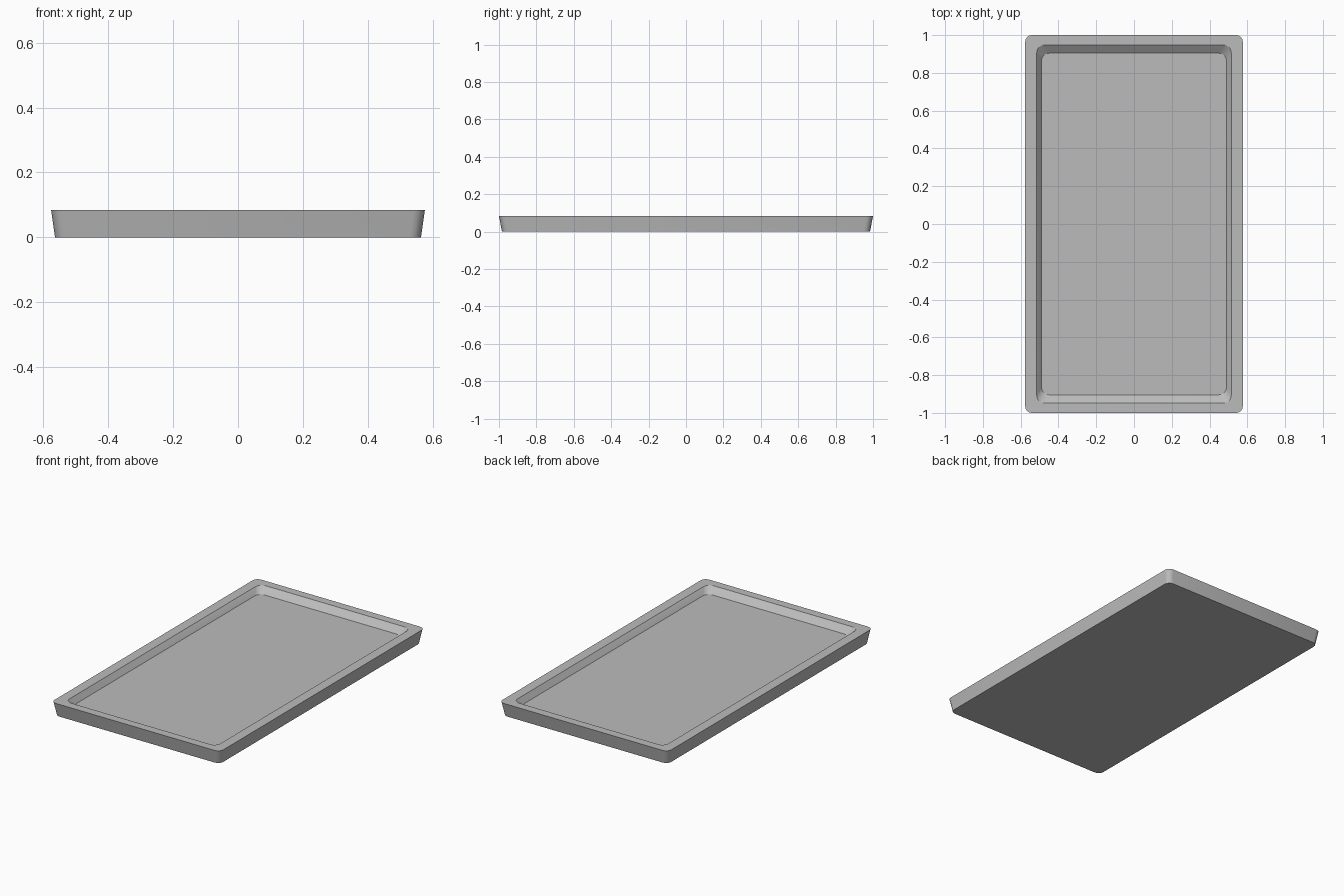
import bpy, bmesh
from math import cos, sin, pi

if "Cube" in bpy.data.objects:
    bpy.data.objects.remove(bpy.data.objects["Cube"])

SEGMENTS = 4   # facets per rounded corner

grey = bpy.data.materials.new("plain_grey")
grey.use_nodes = True
colour = (0.5, 0.5, 0.5, 1)
grey.diffuse_color = colour
grey.node_tree.nodes["Principled BSDF"].inputs["Base Color"].default_value = colour


def rounded_ring(bm, half_x, half_y, radius, z):
    """Rounded rectangle of vertices, counter-clockwise from the +x side."""
    ring = []
    corners = [(1, 1), (-1, 1), (-1, -1), (1, -1)]
    for quarter, (sx, sy) in enumerate(corners):
        for step in range(SEGMENTS + 1):
            a = (quarter + step / SEGMENTS) * pi / 2
            ring.append(bm.verts.new((sx * (half_x - radius) + radius * cos(a),
                                      sy * (half_y - radius) + radius * sin(a), z)))
    return ring


def bridge(bm, lower, upper):
    n = len(lower)
    for i in range(n):
        j = (i + 1) % n
        bm.faces.new((lower[i], lower[j], upper[j], upper[i]))


# Tray: base, flared outer wall, flat rim, sloping inner wall, sunken floor
HEIGHT, FLOOR = 0.084, 0.05
bm = bmesh.new()
rings = [rounded_ring(bm, *section) for section in (
    (0.564, 0.984, 0.035, 0),
    (0.576, 1.0, 0.035, HEIGHT),
    (0.515, 0.948, 0.04, HEIGHT),
    (0.49, 0.904, 0.04, FLOOR),
)]
for lower, upper in zip(rings, rings[1:]):
    bridge(bm, lower, upper)
bm.faces.new(rings[0][::-1])
bm.faces.new(rings[-1])
bmesh.ops.recalc_face_normals(bm, faces=bm.faces)

mesh = bpy.data.meshes.new("tray")
bm.to_mesh(mesh)
bm.free()
mesh.materials.append(grey)
tray = bpy.data.objects.new("tray", mesh)
bpy.context.collection.objects.link(tray)

# Smooth corners, crisp rims
bpy.ops.object.select_all(action='DESELECT')
tray.select_set(True)
bpy.context.view_layer.objects.active = tray
bpy.ops.object.shade_smooth_by_angle(angle=pi / 6)
